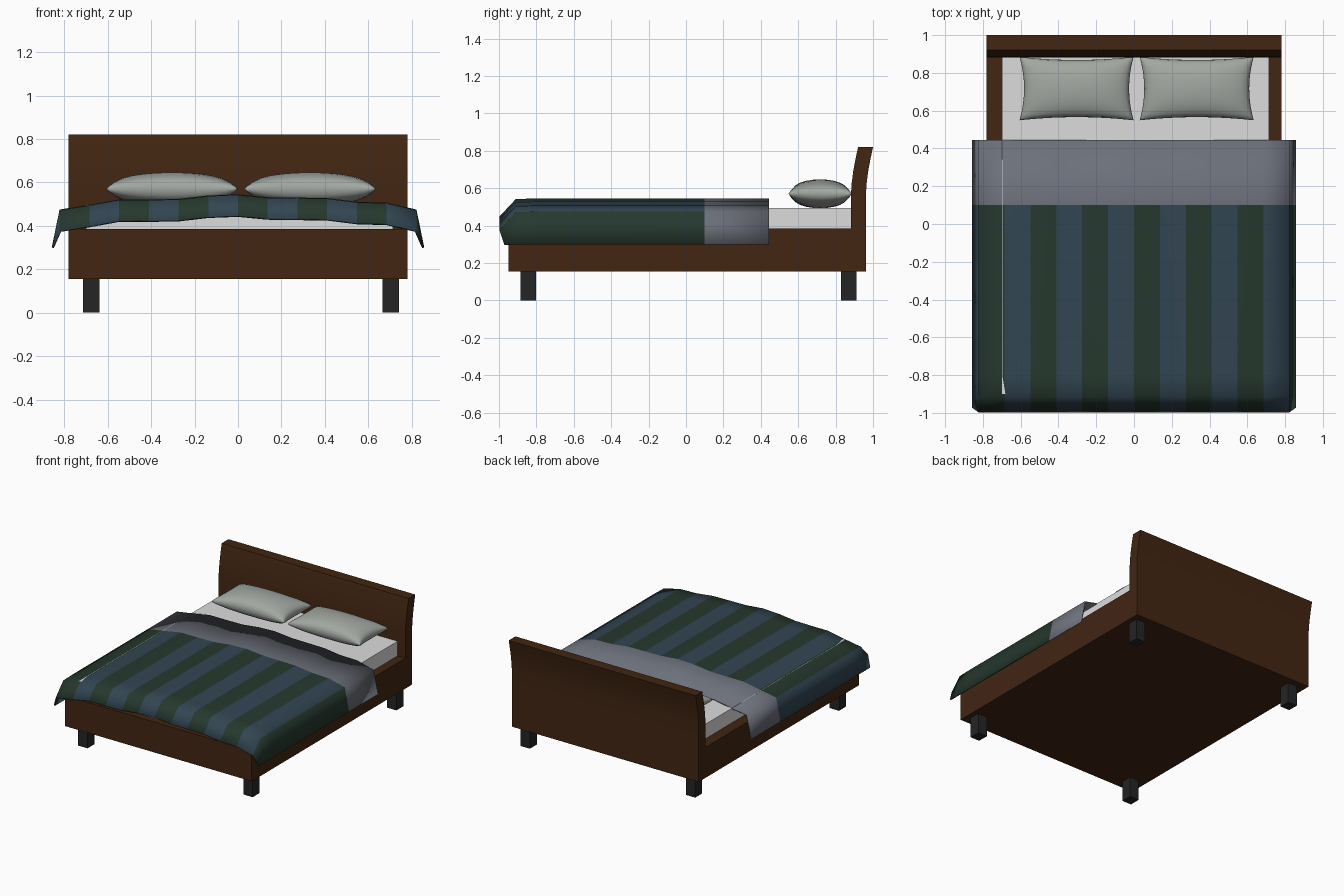
import bpy, bmesh, math

if "Cube" in bpy.data.objects:
    bpy.data.objects.remove(bpy.data.objects["Cube"])


def mat(name, r, g, b):
    m = bpy.data.materials.new(name)
    m.diffuse_color = (r, g, b, 1)
    m.use_nodes = True
    m.node_tree.nodes["Principled BSDF"].inputs["Base Color"].default_value = m.diffuse_color
    return m


WOOD = mat("dark wood", 0.054, 0.019, 0.006)
BLACK = mat("black leg", 0.018, 0.018, 0.018)
WHITE = mat("white sheet", 0.72, 0.72, 0.72)
PILLOW = mat("pale grey pillow", 0.36, 0.39, 0.36)
BLUE = mat("blue stripe", 0.032, 0.06, 0.085)
GREEN = mat("green stripe", 0.019, 0.04, 0.027)
GREY = mat("grey fold", 0.15, 0.163, 0.195)


def make(name, verts, faces, mats, smooth=None, recalc=True):
    me = bpy.data.meshes.new(name)
    me.from_pydata(verts, [], faces)
    if recalc:
        bm = bmesh.new()
        bm.from_mesh(me)
        bmesh.ops.remove_doubles(bm, verts=bm.verts, dist=1e-4)
        bmesh.ops.recalc_face_normals(bm, faces=bm.faces)
        bm.to_mesh(me)
        bm.free()
    for m in mats:
        me.materials.append(m)
    if smooth:
        me.polygons.foreach_set("use_smooth", [True] * len(me.polygons))
        me.set_sharp_from_angle(angle=math.radians(smooth))
    ob = bpy.data.objects.new(name, me)
    bpy.context.collection.objects.link(ob)
    return ob


def extrude_x(name, prof, x0, x1, m, smooth=None):
    """Extrude a closed (y, z) profile along x."""
    n = len(prof)
    v = [(x, y, z) for x in (x0, x1) for y, z in prof]
    f = [tuple(range(n)), tuple(range(n, 2 * n))]
    f += [(i, (i + 1) % n, n + (i + 1) % n, n + i) for i in range(n)]
    return make(name, v, f, [m], smooth)


def box(name, x0, x1, y0, y1, z0, z1, m):
    return extrude_x(name, [(y0, z0), (y1, z0), (y1, z1), (y0, z1)], x0, x1, m)


# Frame, mattress and legs
box("bed_frame", -0.78, 0.78, -0.95, 0.885, 0.155, 0.385, WOOD)
box("mattress", -0.70, 0.715, -0.90, 0.882, 0.38, 0.495, WHITE)
for side, x0, x1 in (("left", -0.715, -0.637), ("right", 0.665, 0.742)):
    for end, y0, y1 in (("front", -0.885, -0.803), ("back", 0.83, 0.912)):
        box(f"{end}_{side}_leg", x0, x1, y0, y1, 0, 0.16, BLACK)

# Headboard leaning back in a gentle curve
curve = [(0.0, 0.155), (0.0, 0.56), (0.003, 0.62), (0.012, 0.69), (0.024, 0.755), (0.038, 0.82)]
prof = [(0.882 + d, z) for d, z in curve] + [(0.962 + d, z) for d, z in reversed(curve)]
extrude_x("headboard", prof, -0.78, 0.78, WOOD, 30)


# Pillows: pinched cushions with stretched corners
def pillow(name, cx, cy):
    nx, ny = 16, 12
    v, f = [], []
    for s in (1, -1):
        b = len(v)
        for j in range(ny + 1):
            for i in range(nx + 1):
                u = math.sin(math.pi / 2 * (2 * i / nx - 1))
                w = math.sin(math.pi / 2 * (2 * j / ny - 1))
                x = 0.302 * u * (1 - 0.08 * (1 - w * w))
                y = 0.168 * w * (1 - 0.10 * (1 - u * u))
                h = (max(0, 1 - u * u) ** 0.5 * max(0, 1 - w * w) ** 0.5) ** 0.75
                v.append((cx + x, cy + y, 0.57 + s * h * 0.077))
        for j in range(ny):
            for i in range(nx):
                a = b + j * (nx + 1) + i
                f.append((a, a + 1, a + nx + 2, a + nx + 1))
    make(name, v, f, [PILLOW], 80)


pillow("left_pillow", -0.304, 0.717)
pillow("right_pillow", 0.332, 0.717)

# Striped blanket: wavy sheet with hanging sides and a drooping front edge
tops = [0.475, 0.497, 0.522, 0.522, 0.524, 0.54, 0.545, 0.532, 0.53, 0.528, 0.511, 0.507, 0.475]
cols = [(-0.858, 0.30)] + [((k - 6) * 0.137, z) for k, z in enumerate(tops)] + [(0.858, 0.30)]
rows = [(-0.998, 0.097), (-0.91, 0.003), (-0.80, 0), (0.10, 0), (0.445, 0)]
n = len(cols)
verts, faces, idx = [], [], []
for j, (y, drop) in enumerate(rows):
    for i, (x, z) in enumerate(cols):
        if i in (0, n - 1):      # hanging hem stays level
            verts.append((x, max(y, -0.972), z))
        else:
            verts.append((x, y, z - drop))
for j in range(len(rows) - 1):
    for i in range(n - 1):
        a = j * n + i
        faces.append((a, a + 1, a + n + 1, a + n))
        idx.append(2 if j == len(rows) - 2 else i % 2)
blanket = make("blanket", verts, faces, [BLUE, GREEN, GREY], 85, recalc=False)
blanket.data.polygons.foreach_set("material_index", idx)
sol = blanket.modifiers.new("thickness", "SOLIDIFY")
sol.thickness = 0.01
sol.offset = -1
